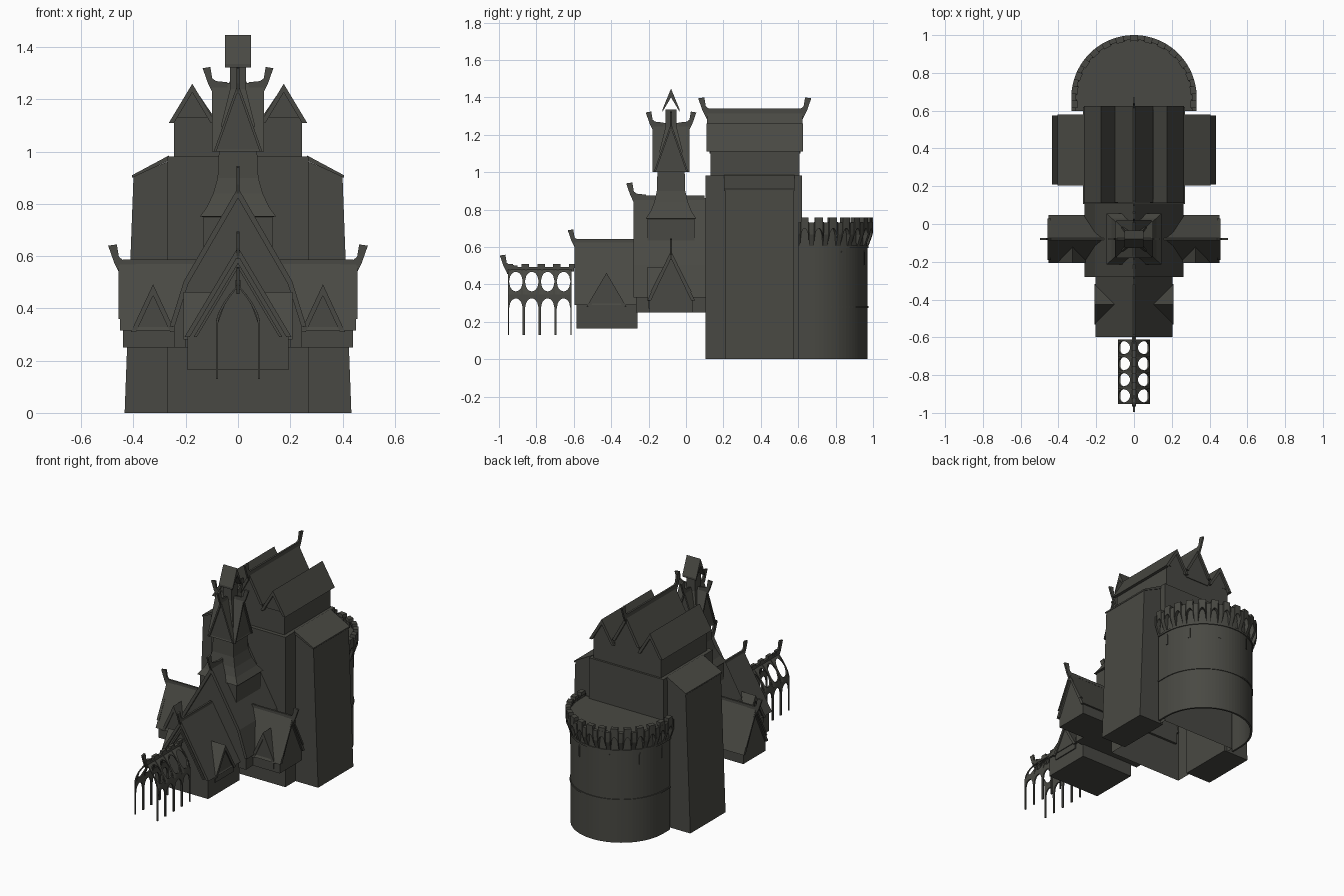
import bpy, bmesh, math
from mathutils import Vector

if "Cube" in bpy.data.objects:
    bpy.data.objects.remove(bpy.data.objects["Cube"])

STONE = bpy.data.materials.new("dark_stone")
STONE.diffuse_color = (0.066, 0.066, 0.056, 1)
STONE.use_nodes = True
STONE.node_tree.nodes["Principled BSDF"].inputs["Base Color"].default_value = STONE.diffuse_color


def finish(name, bm):
    bmesh.ops.remove_doubles(bm, verts=bm.verts, dist=1e-5)
    bmesh.ops.recalc_face_normals(bm, faces=bm.faces)
    me = bpy.data.meshes.new(name)
    bm.to_mesh(me)
    bm.free()
    me.materials.append(STONE)
    ob = bpy.data.objects.new(name, me)
    bpy.context.collection.objects.link(ob)
    return ob


def add_prism(bm, prof, axis, a0, a1):
    """Extrude a (u, z) profile along x or y."""
    def P(u, z, a):
        return (a, u, z) if axis == 'x' else (u, a, z)
    A = [bm.verts.new(P(u, z, a0)) for u, z in prof]
    B = [bm.verts.new(P(u, z, a1)) for u, z in prof]
    n = len(prof)
    bm.faces.new(A)
    bm.faces.new(B[::-1])
    for i in range(n):
        j = (i + 1) % n
        bm.faces.new((A[i], B[i], B[j], A[j]))


def prism(name, prof, axis, a0, a1):
    bm = bmesh.new()
    add_prism(bm, prof, axis, a0, a1)
    return finish(name, bm)


def box(name, x0, x1, y0, y1, z0, z1):
    return prism(name, [(x0, z0), (x1, z0), (x1, z1), (x0, z1)], 'y', y0, y1)


def chevron(name, axis, c, w, eave, peak, a0, a1, t=0.02):
    """Roof slab with an overhanging gable edge."""
    k = (peak - eave) / w
    prism(name, [(c - w, eave), (c, peak), (c + w, eave), (c + w - t, eave),
                 (c, peak - t * k), (c - w + t, eave)], axis, a0, a1)


def house(name, axis, c, w, z0, eave, peak, a0, a1, over=0.012):
    """Gabled body plus its roof."""
    k = (peak - eave) / w
    h = w - 0.012
    prism(name + "_walls", [(c - h, z0), (c + h, z0), (c + h, eave + 0.005),
                            (c, peak - 0.013 * k), (c - h, eave + 0.005)], axis, a0, a1)
    chevron(name + "_roof", axis, c, w, eave, peak, a0 - over, a1 + over)


def horn(name, axis, c, end, z, sgn, s=1.0):
    """Flared finial at a ridge end."""
    pts = [(0, -.055), (.022, -.01), (.045, .055), (.012, .06), (.004, .012), (-.012, 0), (-.06, -.005), (-.06, -.03)]
    prism(name, [(end + sgn * d * s, z + h * s) for d, h in pts],
          'x' if axis == 'y' else 'y', c - .006, c + .006)


def loft(name, rings, cx, cy):
    """Stack of rectangular rings (half x, half y, z)."""
    bm = bmesh.new()
    R = [[bm.verts.new((cx + sx * hx, cy + sy * hy, z)) for sx, sy in ((-1, -1), (1, -1), (1, 1), (-1, 1))]
         for hx, hy, z in rings]
    bm.faces.new(R[0])
    bm.faces.new(R[-1])
    for a, b in zip(R, R[1:]):
        for i in range(4):
            bm.faces.new((a[i], a[(i + 1) % 4], b[(i + 1) % 4], b[i]))
    return finish(name, bm)


def strip(bm, cols, fn, t):
    """Thick plate from columns (u, low, high), bent by fn(u, v, w)."""
    V = [[bm.verts.new(fn(u, *p)) for p in ((lo, 0), (hi, 0), (hi, t), (lo, t))] for u, lo, hi in cols]
    for a, b in zip(V, V[1:]):
        for i in range(4):
            bm.faces.new((a[i], a[(i + 1) % 4], b[(i + 1) % 4], b[i]))
    bm.faces.new(V[0])
    bm.faces.new(V[-1])


# --- great keep ---
keep = box("keep", -.27, .27, .105, .62, 0, .982)
bm = bmesh.new()
bm.from_mesh(keep.data)
bmesh.ops.delete(bm, geom=[f for f in bm.faces if f.calc_center_median().z < .001], context='FACES')
bm.to_mesh(keep.data)
bm.free()
box("keep_upper_storey", -.245, .245, .13, .607, .97, 1.14)
for s in (-1, 1):
    prism("keep_side_gable", [(s * .09, 1.115), (s * .175, 1.255), (s * .245, 1.13), (s * .09, 1.13)], 'y', .122, .613)
    chevron("keep_side_roof", 'y', s * .175, .09, 1.11, 1.26, .11, .625)
    # flanking buttress wings with lean-to roofs
    prism("wing", [(s * .25, 0), (s * .434, 0), (s * .40, .905), (s * .25, .97)], 'y', .21, .575)
    prism("wing_roof", [(s * .265, .985), (s * .405, .91), (s * .405, .9), (s * .265, .965)], 'y', .203, .58)
house("keep_center", 'y', 0, .1, 1.1, 1.145, 1.325, .125, .612)
box("keep_ridge_beam", -.006, .006, .12, .615, 1.31, 1.34)
horn("keep_horn", 'y', 0, .11, 1.34, -1)
horn("keep_horn", 'y', 0, .625, 1.34, 1)

# --- rounded rear tower ---
CY, R0 = .668, .303
STRAIGHT = .07


def u_path(d, r):
    """Point on the horseshoe plan; d in -1..1."""
    total = math.pi / 2 * R0 + STRAIGHT
    s = abs(d) * total
    sg = 1 if d >= 0 else -1
    arc = math.pi / 2 * R0
    if s <= arc:
        a = s / R0
        return sg * r * math.sin(a), CY + r * math.cos(a)
    return sg * r, CY - (s - arc)


def ring(name, z0, z1, r, t, n=48):
    bm = bmesh.new()
    strip(bm, [(-1 + 2 * i / n, z0, z1) for i in range(n + 1)],
          lambda u, v, w: (*u_path(u, r - w), v), t)
    return finish(name, bm)


ring("tower_wall", 0, .71, R0, .012)
ring("tower_lower_band", .275, .285, R0 + .005, .008)
ring("tower_upper_band", .595, .607, R0 + .006, .01)
bm = bmesh.new()
bm.faces.new([bm.verts.new((*u_path(-1 + i / 24, R0 + .01), .715)) for i in range(49)])
finish("tower_floor", bm)
# arched corbel crown with merlons
bm = bmesh.new()
N = 15
for b in range(N):
    mid = -1 + (2 * b + 1) / N

    def crown(u, v, w):
        return (*u_path(mid + u * 2 / N, R0 + .029 * min(1, max(.1, (v - .59) / .08)) - w), v)
    arch = [(-.33 + .66 * i / 10) for i in range(11)]
    strip(bm, [(u, .61 + .09 * math.sqrt(max(0, 1 - (u / .331) ** 2)), .735) for u in arch], crown, .025)
    for s in (-1, 1):
        for k in range(4):
            z = .6 + .13 * k / 4
            strip(bm, [(s * .33, z, z + .0338), (s * .5, z, z + .0338)], crown, .025)
    strip(bm, [(-.28, .735, .757), (0, .735, .757), (.28, .735, .757)], crown, .032)
finish("tower_crown", bm)
# arrow slits
bm = bmesh.new()
for d in (-.85, -.55, -.2, .2, .55, .85):
    strip(bm, [(d - .014, .505, .57), (d, .505, .582), (d + .014, .505, .57)],
          lambda u, v, w: (*u_path(u, R0 + .004 - w), v), .006)
finish("arrow_slits", bm)

# --- nave in front of the keep ---
nave = [(0, .85), (.207, .505), (.262, .33)]
prism("nave_walls", [(-.245, .25), (.245, .25), (.245, .34), (.195, .5), (0, .825),
                     (-.195, .5), (-.245, .34)], 'y', -.268, .12)
prism("nave_roof", [(-.262, .33), (-.207, .505), (0, .862), (.207, .505), (.262, .33), (.243, .33), (.19, .495),
                    (0, .822), (-.19, .495), (-.243, .33)], 'y', -.28, .12)
box("nave_ridge_beam", -.006, .006, -.28, .1, .84, .875)
horn("nave_horn", 'y', 0, -.275, .885, -1)

# --- transept with dormers ---
house("transept", 'x', -.08, .127, .25, .315, .58, -.44, .44)
box("transept_ridge_beam", -.44, .44, -.086, -.074, .57, .588)
for s in (-1, 1):
    horn("transept_horn", 'x', -.08, s * .452, .585, s)
    house("transept_dormer", 'y', s * .325, .085, .27, .31, .492, -.2, -.09, .006)
    chevron("transept_end_trim", 'x', -.08, .11, .36, .575, *sorted((s * .44, s * .457)), t=.012)

# --- front hall with side dormers ---
house("front_hall", 'y', 0, .205, .165, .29, .635, -.585, -.26)
box("front_hall_ridge_beam", -.006, .006, -.59, -.28, .62, .642)
horn("front_hall_horn", 'y', 0, -.592, .64, -1, .9)
chevron("front_hall_trim", 'y', 0, .17, .29, .575, -.597, -.583, t=.012)
for s in (-1, 1):
    a, b = sorted((s * .05, s * .2))
    house("front_hall_dormer", 'x', -.425, .107, .25, .28, .462, a, b, .008)

# --- crossing tower ---
TY = -.08
loft("spire_base", [(.132, .125, .55), (.132, .125, .75), (.145, .135, .752), (.118, .11, .79), (.095, .09, .84),
                    (.078, .076, .9), (.073, .073, 1.0)], 0, TY)
for ax, c, m in (('x', TY, 0), ('y', 0, TY)):
    prism("spire_gable", [(c - .085, 1.0), (c + .085, 1.0), (c, 1.245)], ax, m - .09, m + .09)
    chevron("spire_roof", ax, c, .093, 1.0, 1.262, m - .1, m + .1, t=.01)
    for s in (-1, 1):
        horn("spire_horn", ax, c, m + s * .095, 1.27, s, .9)
loft("spire_core", [(.065, .065, .98), (.065, .065, 1.1), (.03, .03, 1.24), (.03, .03, 1.335)], 0, TY)
prism("lantern_roof", [(TY - .046, 1.322), (TY, 1.4), (TY + .046, 1.322), (TY + .046, 1.335), (TY, 1.447),
                       (TY - .046, 1.335)], 'x', -.05, .05)

# --- openwork arcade leading to the hall ---
bm = bmesh.new()
BAY = .085
for s in (-1, 1):
    for b in range(4):
        yc = -.952 + BAY * (b + .5)

        def vault(u, v, w):
            q = min(1, max(0, (v - .34) / .15))
            return (s * max(0, .085 * (1 - q ** 1.7) - w), yc + u * BAY, v)
        E = [-.43 + .86 * i / 12 for i in range(13)]
        half = [math.sqrt(max(0, 1 - (u / .4301) ** 2)) for u in E]
        strip(bm, [(-.5, .13, .345), (-.43, .13, .345)] +
              [(u, .27 + .055 * h, .345) for u, h in zip(E, half)] + [(.43, .13, .345), (.5, .13, .345)], vault, .009)
        strip(bm, [(u, .345, .415 - .052 * h) for u, h in zip(E, half)], vault, .009)
        strip(bm, [(u, .415 + .052 * h, .49) for u, h in zip(E, half)], vault, .009)
        for e in (-1, 1):
            for k in range(6):
                z = .345 + .145 * k / 6
                strip(bm, [(e * .43, z, z + .0242), (e * .5, z, z + .0242)], vault, .009)
finish("arcade_lattice", bm)
box("arcade_ridge", -.01, .01, -.955, -.6, .47, .493)
for i in range(5):
    y = -.945 + i * BAY
    box("arcade_ridge_block", -.01, .01, y - .02, y + .02, .488, .508)
horn("arcade_horn", 'y', 0, -.955, .505, -1, .9)
